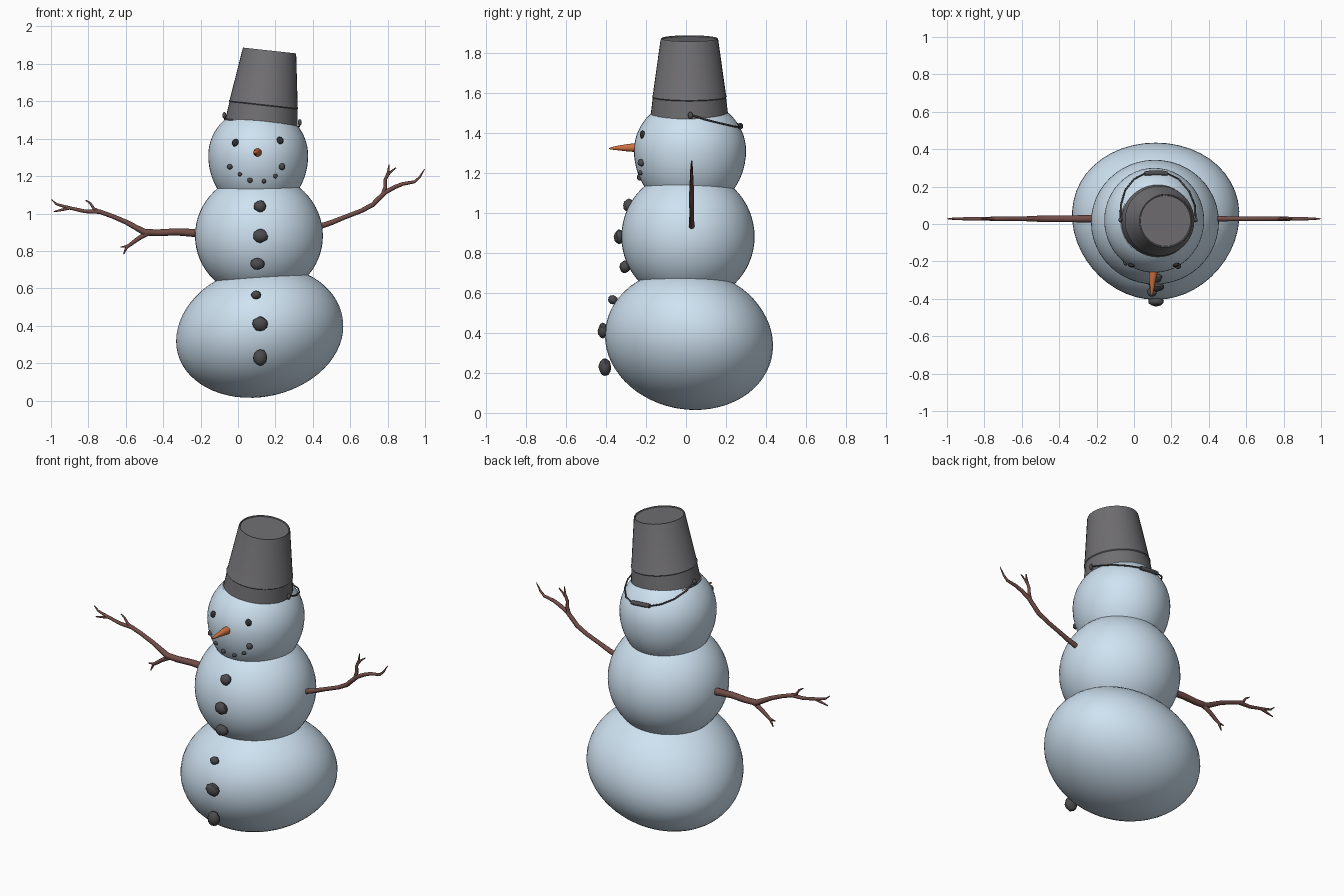
import bpy, bmesh, math, random
from mathutils import Vector, Matrix

random.seed(4)


def material(name, r, g, b):
    m = bpy.data.materials.new(name)
    m.diffuse_color = (r, g, b, 1)
    return m


SNOW = material("snow", 0.62, 0.76, 0.88)
COAL = material("coal", 0.07, 0.07, 0.075)
EYE = material("eye_black", 0.03, 0.03, 0.03)
WOOD = material("wood", 0.17, 0.075, 0.065)
TIN = material("tin", 0.16, 0.155, 0.165)
WIRE = material("wire", 0.08, 0.08, 0.085)
CARROT = material("carrot", 0.6, 0.16, 0.05)


def finish(name, bm, mat, angle=40):
    bmesh.ops.recalc_face_normals(bm, faces=bm.faces)
    me = bpy.data.meshes.new(name)
    bm.to_mesh(me)
    bm.free()
    me.materials.append(mat)
    ob = bpy.data.objects.new(name, me)
    bpy.context.collection.objects.link(ob)
    bpy.ops.object.select_all(action='DESELECT')
    ob.select_set(True)
    bpy.context.view_layer.objects.active = ob
    bpy.ops.object.shade_smooth_by_angle(angle=math.radians(angle))
    return ob


def snowball(name, c, rx, ry, up, down, tilt_x=0, tilt_y=0, taper=0):
    """Ellipsoid with separate upper and lower heights, sheared and tapered."""
    bm = bmesh.new()
    bmesh.ops.create_uvsphere(bm, u_segments=48, v_segments=32, radius=1)
    for v in bm.verts:
        x, y, z = v.co
        wx = x * rx * (1 + taper * y)
        wy = y * ry
        wz = z * (up if z > 0 else down) + tilt_x * wx + tilt_y * wy
        v.co = Vector(c) + Vector((wx, wy, wz))
    return finish(name, bm, SNOW)


def pebble(name, pos, size, mat, jitter=0.07, sub=2):
    """Slightly lumpy stone."""
    bm = bmesh.new()
    bmesh.ops.create_icosphere(bm, subdivisions=sub, radius=1)
    for v in bm.verts:
        k = 1 + random.uniform(-jitter, jitter)
        v.co = Vector(pos) + Vector([a * s * k for a, s in zip(v.co, size)])
    return finish(name, bm, mat)


def tube(name, strands, ref, mat, sides=10):
    """Sweep tapered round strands of (x, y, z, radius) lying in a plane with normal ref."""
    bm = bmesh.new()
    ref = Vector(ref).normalized()
    for pts in strands:
        P = [Vector(p[:3]) for p in pts]
        rings = []
        for i, p in enumerate(P):
            t = (P[min(i + 1, len(P) - 1)] - P[max(i - 1, 0)]).normalized()
            u = ref.cross(t).normalized()
            w = t.cross(u)
            r = pts[i][3]
            rings.append([bm.verts.new(p + r * (math.cos(a) * u + math.sin(a) * w))
                          for a in (2 * math.pi * k / sides for k in range(sides))])
        for a, b in zip(rings, rings[1:]):
            for k in range(sides):
                n = (k + 1) % sides
                bm.faces.new((a[k], a[n], b[n], b[k]))
        bm.faces.new(rings[0])
        bm.faces.new(rings[-1])
    return finish(name, bm, mat, 55)


def lathe(name, profile, matrix, mat, steps=40):
    bm = bmesh.new()
    vs = [bm.verts.new((r, 0, z)) for r, z in profile]
    es = [bm.edges.new(e) for e in zip(vs, vs[1:])]
    bmesh.ops.spin(bm, geom=vs + es, cent=(0, 0, 0), axis=(0, 0, 1),
                   angle=2 * math.pi, steps=steps)
    bmesh.ops.remove_doubles(bm, verts=bm.verts, dist=1e-5)
    bmesh.ops.transform(bm, matrix=matrix, verts=bm.verts)
    return finish(name, bm, mat, 30)


# body
snowball("lower_snowball", (0.116, 0.015, 0.36), 0.446, 0.42, 0.355, 0.342, 0.09, -0.06, 0.08)
snowball("middle_snowball", (0.112, 0.01, 0.88), 0.342, 0.333, 0.335, 0.33)
HEAD, HR = Vector((0.108, 0.02, 1.31)), (0.267, 0.28, 0.26, 0.31)
snowball("head", HEAD, *HR)


def face_y(x, z):
    """Front surface of the head at x, z."""
    dz = z - HEAD.z
    q = 1 - ((x - HEAD.x) / HR[0]) ** 2 - (dz / (HR[2] if dz > 0 else HR[3])) ** 2
    return HEAD.y - HR[1] * math.sqrt(max(q, 0))


# eyes and mouth
for i, (x, z) in enumerate([(-0.013, 1.378), (0.224, 1.39)]):
    pebble(f"eye_{i}", (x, face_y(x, z), z), (0.02, 0.014, 0.021), EYE, 0.03)
for i, (x, z, r) in enumerate([(-0.043, 1.25, 0.015), (0.01, 1.21, 0.011), (0.064, 1.178, 0.014),
                               (0.139, 1.173, 0.012), (0.2, 1.2, 0.012), (0.235, 1.25, 0.018)]):
    pebble(f"mouth_stone_{i}", (x, face_y(x, z) - 0.003, z), (r, r, r), COAL)

# buttons
for i, (x, y, z, rx, ry, rz) in enumerate([
        (0.118, -0.285, 1.037, 0.033, 0.03, 0.033), (0.12, -0.335, 0.88, 0.04, 0.025, 0.036),
        (0.104, -0.305, 0.73, 0.038, 0.027, 0.032), (0.096, -0.365, 0.565, 0.027, 0.025, 0.023),
        (0.118, -0.415, 0.41, 0.041, 0.026, 0.039), (0.118, -0.405, 0.23, 0.038, 0.032, 0.045)]):
    pebble(f"button_{i}", (x, y, z), (rx, ry, rz), COAL)

# nose
tube("nose", [[(0.108, -0.22, 1.327, 0.022), (0.105, -0.25, 1.326, 0.023), (0.1, -0.29, 1.325, 0.019),
               (0.097, -0.34, 1.324, 0.012), (0.095, -0.375, 1.322, 0.006), (0.095, -0.386, 1.321, 0.001)]],
     (0, 0, 1), CARROT, 14)


# arms: branches given as (x, z, radius) in the plane y = 0.03
def arm(name, branches):
    tube(name, [[(x, 0.028, z, r) for x, z, r in b] for b in branches], (0, 1, 0), WOOD)


arm("left_arm", [
    [(-0.215, 0.895, 0.022), (-0.33, 0.902, 0.019), (-0.43, 0.897, 0.018), (-0.5, 0.9, 0.018),
     (-0.545, 0.925, 0.015), (-0.6, 0.955, 0.013), (-0.67, 0.985, 0.012), (-0.74, 1.01, 0.012),
     (-0.82, 1.012, 0.01), (-0.9, 1.03, 0.009), (-0.94, 1.02, 0.007), (-0.985, 1.01, 0.003)],
    [(-0.89, 1.028, 0.009), (-0.93, 1.038, 0.008), (-0.97, 1.05, 0.006), (-0.998, 1.075, 0.002)],
    [(-0.73, 1.006, 0.01), (-0.77, 1.025, 0.008), (-0.79, 1.055, 0.006), (-0.815, 1.072, 0.003)],
    [(-0.48, 0.897, 0.015), (-0.53, 0.868, 0.012), (-0.575, 0.835, 0.01), (-0.595, 0.82, 0.008),
     (-0.612, 0.782, 0.003)],
    [(-0.58, 0.833, 0.008), (-0.6, 0.824, 0.006), (-0.627, 0.82, 0.003)]])
arm("right_arm", [
    [(0.435, 0.93, 0.015), (0.5, 0.952, 0.014), (0.57, 0.98, 0.012), (0.66, 1.015, 0.012),
     (0.72, 1.047, 0.013), (0.755, 1.082, 0.013), (0.79, 1.115, 0.012), (0.84, 1.142, 0.011),
     (0.88, 1.158, 0.01), (0.945, 1.17, 0.008), (0.97, 1.193, 0.006), (0.998, 1.238, 0.002)],
    [(0.775, 1.1, 0.012), (0.787, 1.14, 0.01), (0.787, 1.18, 0.009), (0.803, 1.22, 0.007),
     (0.808, 1.262, 0.003)],
    [(0.79, 1.19, 0.008), (0.815, 1.222, 0.006), (0.845, 1.245, 0.003)]])

# bucket hat, tilted to the right
hat = Matrix.Translation((0.125, 0.017, 1.476)) @ Matrix.Rotation(math.radians(6.3), 4, 'Y')
lathe("bucket", [(0, 0.383), (0.133, 0.383), (0.187, 0.0), (0.191, -0.005), (0.199, -0.003),
                 (0.201, 0.006), (0.194, 0.011), (0.183, 0.102), (0.187, 0.107), (0.183, 0.113),
                 (0.144, 0.392), (0.141, 0.398), (0.137, 0.397), (0.135, 0.392), (0, 0.392)], hat, TIN)

# handle with grip and ear lugs
path = [(-0.073, 0.03, 1.525), (-0.071, 0.1, 1.5), (-0.048, 0.18, 1.475), (0, 0.24, 1.452),
        (0.056, 0.27, 1.438), (0.18, 0.27, 1.428), (0.24, 0.24, 1.432), (0.295, 0.175, 1.447),
        (0.326, 0.1, 1.465), (0.33, 0.03, 1.487)]
normal = (0.1, 0.35, 1)
tube("bucket_handle", [[(*p, 0.0045) for p in path]], normal, WIRE, 8)
tube("handle_grip", [[(0.057, 0.27, 1.438, 0.011), (0.08, 0.272, 1.436, 0.013),
                      (0.155, 0.272, 1.43, 0.013), (0.179, 0.27, 1.428, 0.011)]], normal, WIRE, 12)
for side, p in (("left", path[0]), ("right", path[-1])):
    pebble(f"{side}_handle_lug", (p[0], p[1] - 0.008, p[2]), (0.011, 0.013, 0.018), WIRE, 0)
